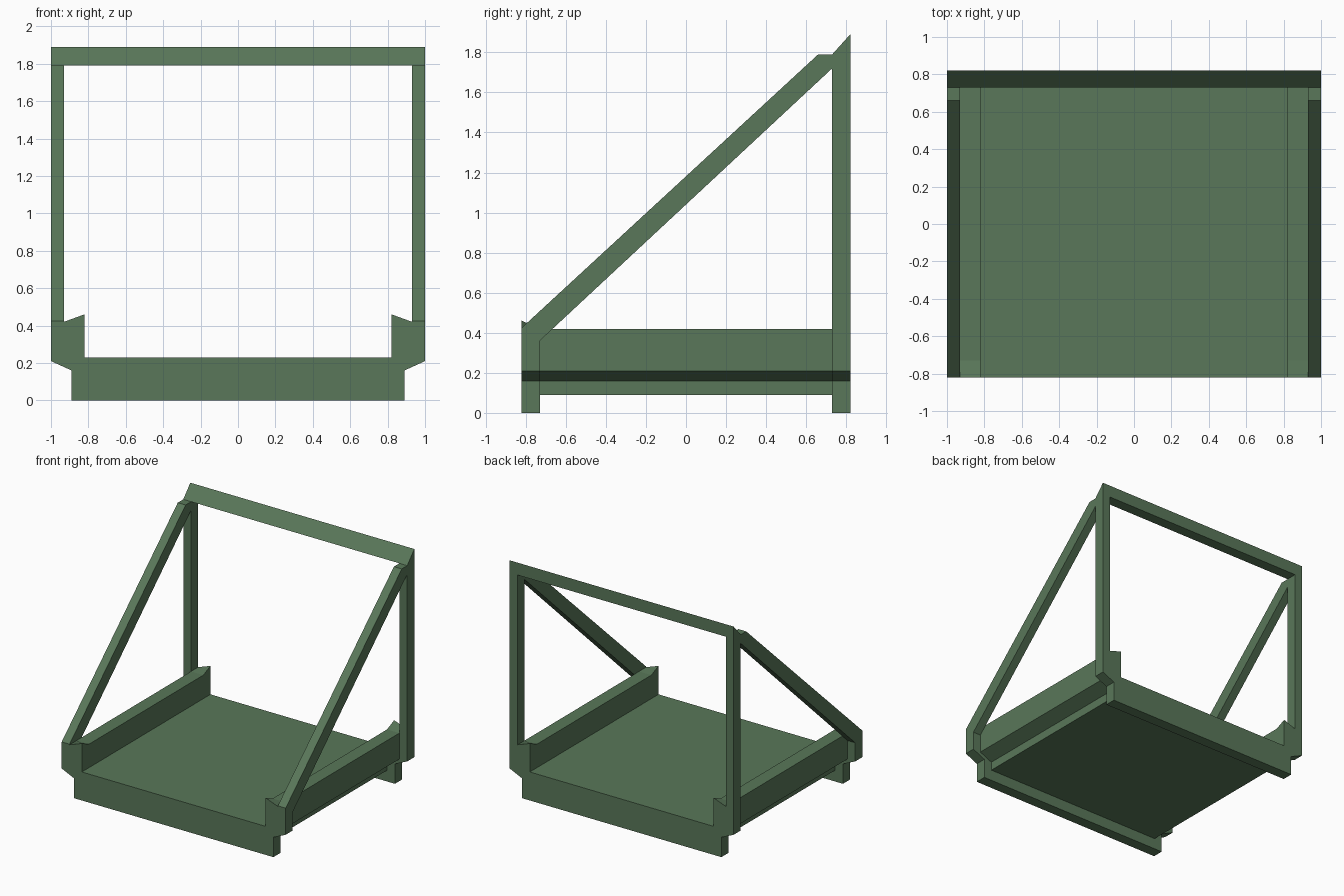
import bpy
import bmesh

if "Cube" in bpy.data.objects:
    bpy.data.objects.remove(bpy.data.objects["Cube"], do_unlink=True)

# Single painted-steel colour
GREEN = (0.10, 0.185, 0.10, 1.0)
paint = bpy.data.materials.new("muted_green_paint")
paint.use_nodes = True
paint.diffuse_color = GREEN
paint.node_tree.nodes["Principled BSDF"].inputs["Base Color"].default_value = GREEN

# Shared dimensions
W, D = 1.0, 0.82          # half width, half depth
T = 0.07                  # post thickness along x
IN_X, IN_Y = W - T, 0.73  # inner faces of posts and end beams
LIP_X = 0.82              # inner face of the side lips
RIM, PEAK, JOINT, FLOOR = 0.42, 0.46, 0.36, 0.23
BEAM_Z, TOP_Z = 1.79, 1.89


def extrude(name, profile, axis, start, end, adjust=None):
    """Extrude a closed profile along x (yz profile) or y (xz profile)."""
    bm = bmesh.new()
    rings = []
    for t in (start, end):
        rings.append([bm.verts.new((t, a, b) if axis == "x" else (a, t, b))
                      for a, b in profile])
    bm.faces.new(rings[0])
    bm.faces.new(rings[1])
    n = len(profile)
    for i in range(n):
        j = (i + 1) % n
        bm.faces.new((rings[0][i], rings[0][j], rings[1][j], rings[1][i]))
    if adjust:
        for v in bm.verts:
            adjust(v.co)
    bmesh.ops.recalc_face_normals(bm, faces=bm.faces)
    mesh = bpy.data.meshes.new(name)
    bm.to_mesh(mesh)
    bm.free()
    mesh.materials.append(paint)
    obj = bpy.data.objects.new(name, mesh)
    bpy.context.collection.objects.link(obj)
    return obj


def symmetric(half):
    """Complete a right-half profile with its mirror image."""
    return half + [(-x, z) for x, z in reversed(half)]


def flatten_inner_peak(co):
    """Corner peaks slope down to the lip height on the inner side."""
    if co.z > RIM and abs(co.y) < D - 0.01:
        co.z = RIM


# Tray: floor slab with side lips and sloped undersides
tray = symmetric([(LIP_X, 0.09), (LIP_X, 0.16), (IN_X, 0.21), (IN_X, RIM),
                  (LIP_X, RIM), (LIP_X, FLOOR)])
extrude("tray", tray, "y", -IN_Y, IN_Y)

# End beams with feet and raised inner corners
end_beam = symmetric([(LIP_X + T, 0), (LIP_X + T, 0.16), (W, 0.21), (W, JOINT),
                      (IN_X, JOINT), (IN_X, RIM), (LIP_X, PEAK), (LIP_X, FLOOR)])
extrude("front_beam", end_beam, "y", -D, -IN_Y, flatten_inner_peak)
extrude("rear_beam", end_beam, "y", IN_Y, D, flatten_inner_peak)

# Side frames: rear posts and diagonal braces
post = [(IN_Y, JOINT), (D, JOINT), (D, BEAM_Z), (IN_Y, BEAM_Z)]
brace = [(-D, JOINT), (-IN_Y, JOINT), (IN_Y, 1.72), (IN_Y, BEAM_Z),
         (0.66, BEAM_Z), (-D, 0.425)]
for side, sign in (("left", 1), ("right", -1)):
    extrude(side + "_rear_post", post, "x", sign * IN_X, sign * W)
    extrude(side + "_brace", brace, "x", sign * IN_X, sign * W)

# Wedge-shaped beam across the top of the posts
wedge = [(IN_Y, BEAM_Z), (D, BEAM_Z), (D, TOP_Z)]
extrude("top_beam", wedge, "x", -W, W)
